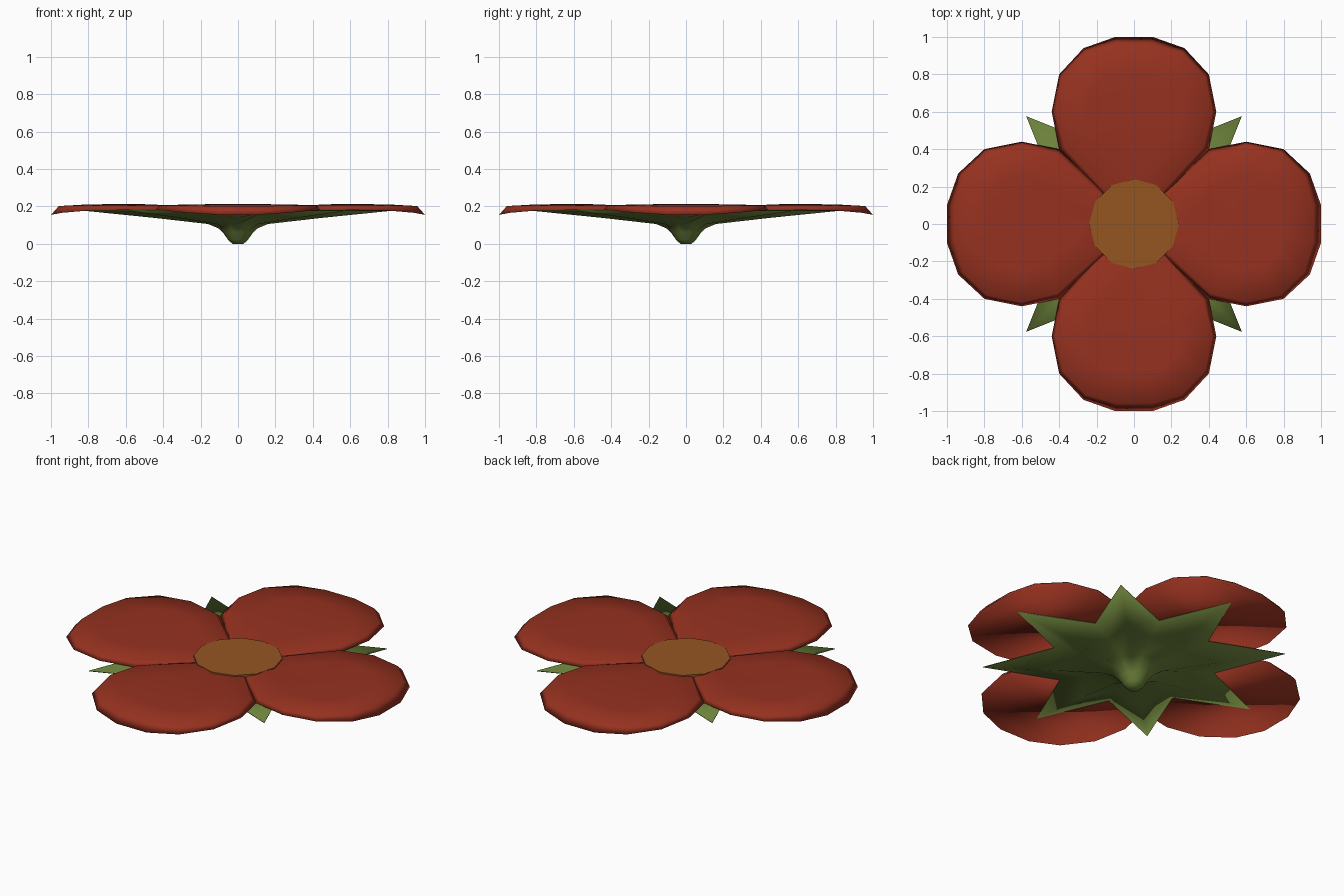
import bpy, bmesh, math

if "Cube" in bpy.data.objects:
    bpy.data.objects.remove(bpy.data.objects["Cube"])


def material(name, rgb):
    m = bpy.data.materials.new(name)
    m.diffuse_color = (*rgb, 1)
    m.use_nodes = True
    m.node_tree.nodes["Principled BSDF"].inputs["Base Color"].default_value = m.diffuse_color
    return m


RED = material("petal red", (0.305, 0.031, 0.014))
OCHRE = material("centre ochre", (0.30, 0.092, 0.016))
GREEN = material("sepal green", (0.155, 0.23, 0.045))


def finish(bm, name, mat, smooth=True, shell=0.0):
    mesh = bpy.data.meshes.new(name)
    bm.to_mesh(mesh)
    bm.free()
    mesh.materials.append(mat)
    for p in mesh.polygons:
        p.use_smooth = smooth
    ob = bpy.data.objects.new(name, mesh)
    bpy.context.collection.objects.link(ob)
    if shell:
        mod = ob.modifiers.new("shell", 'SOLIDIFY')
        mod.thickness = shell
        mod.offset = -1
    return ob


def bridge(bm, a, b):
    n = len(a)
    for i in range(n):
        j = (i + 1) % n
        bm.faces.new((a[i], a[j], b[j], b[i]))


# Petal half outlines from base to tip: lower rim and upper shoulder
RIM = [(0.185, 0.165, 0.176), (0.40, 0.40, 0.180), (0.44, 0.60, 0.180),
       (0.40, 0.80, 0.178), (0.27, 0.94, 0.166), (0.10, 1.00, 0.155)]
SHOULDER = [(0.160, 0.185, 0.188), (0.37, 0.41, 0.203), (0.418, 0.60, 0.206),
            (0.380, 0.785, 0.206), (0.257, 0.912, 0.204), (0.095, 0.958, 0.202)]


def full_loop(half, base):
    return [base] + half + [(-x, y, z) for x, y, z in reversed(half)]


def petal(name, angle):
    bm = bmesh.new()
    c, s = math.cos(angle), math.sin(angle)

    def ring(points):
        return [bm.verts.new((x * c - y * s, x * s + y * c, z)) for x, y, z in points]

    shoulder = full_loop(SHOULDER, (0, 0.03, 0.184))
    crown = [(x * 0.6, 0.56 + (y - 0.56) * 0.6, 0.211) for x, y, z in shoulder]
    # the crown dips under the flower centre at its inner end
    crown = [(x, y, 0.189 if y < 0.3 else 0.204 if y < 0.4 else z) for x, y, z in crown]
    rim_v = ring(full_loop(RIM, (0, 0.005, 0.175)))
    sh_v, cr_v = ring(shoulder), ring(crown)
    bridge(bm, rim_v, sh_v)
    bridge(bm, sh_v, cr_v)
    mid = ring([(0, 0.56, 0.213)])[0]
    n = len(cr_v)
    for i in range(n):
        bm.faces.new((cr_v[i], cr_v[(i + 1) % n], mid))
    # underside spans straight across between mirrored rim points
    bm.faces.new((rim_v[1], rim_v[0], rim_v[-1]))
    for i in range(1, len(RIM)):
        bm.faces.new((rim_v[i + 1], rim_v[i], rim_v[n - i], rim_v[n - i - 1]))
    finish(bm, name, RED)


for k, side in enumerate(("back", "left", "front", "right")):
    petal(side + "_petal", k * math.pi / 2)

# Flat twelve-sided flower centre with a corner on each axis
bm = bmesh.new()
discs = []
for z in (0.180, 0.197):
    discs.append([bm.verts.new((0.24 * math.cos(i * math.pi / 6),
                                0.24 * math.sin(i * math.pi / 6), z)) for i in range(12)])
bridge(bm, *discs)
bm.faces.new(discs[0][::-1])
bm.faces.new(discs[1])
finish(bm, "flower_centre", OCHRE, smooth=False)

# Calyx: stem stub opening into eight folded sepals (ridge r, z, valley r, z)
PROFILE = [(0.030, 0.000, 0.030, 0.000), (0.055, 0.024, 0.055, 0.024),
           (0.080, 0.060, 0.078, 0.064), (0.105, 0.083, 0.100, 0.096),
           (0.160, 0.106, 0.150, 0.132), (0.450, 0.139, 0.300, 0.158),
           (0.815, 0.176, 0.450, 0.176)]
bm = bmesh.new()
rings = []
for rr, rz, vr, vz in PROFILE:
    loop = []
    for i in range(16):
        r, z = (rr, rz) if i % 2 == 0 else (vr, vz)
        a = i * math.pi / 8
        loop.append(bm.verts.new((r * math.cos(a), r * math.sin(a), z)))
    rings.append(loop)
bm.faces.new(rings[0][::-1])
for a, b in zip(rings, rings[1:]):
    bridge(bm, a, b)
finish(bm, "calyx", GREEN, shell=0.004)
